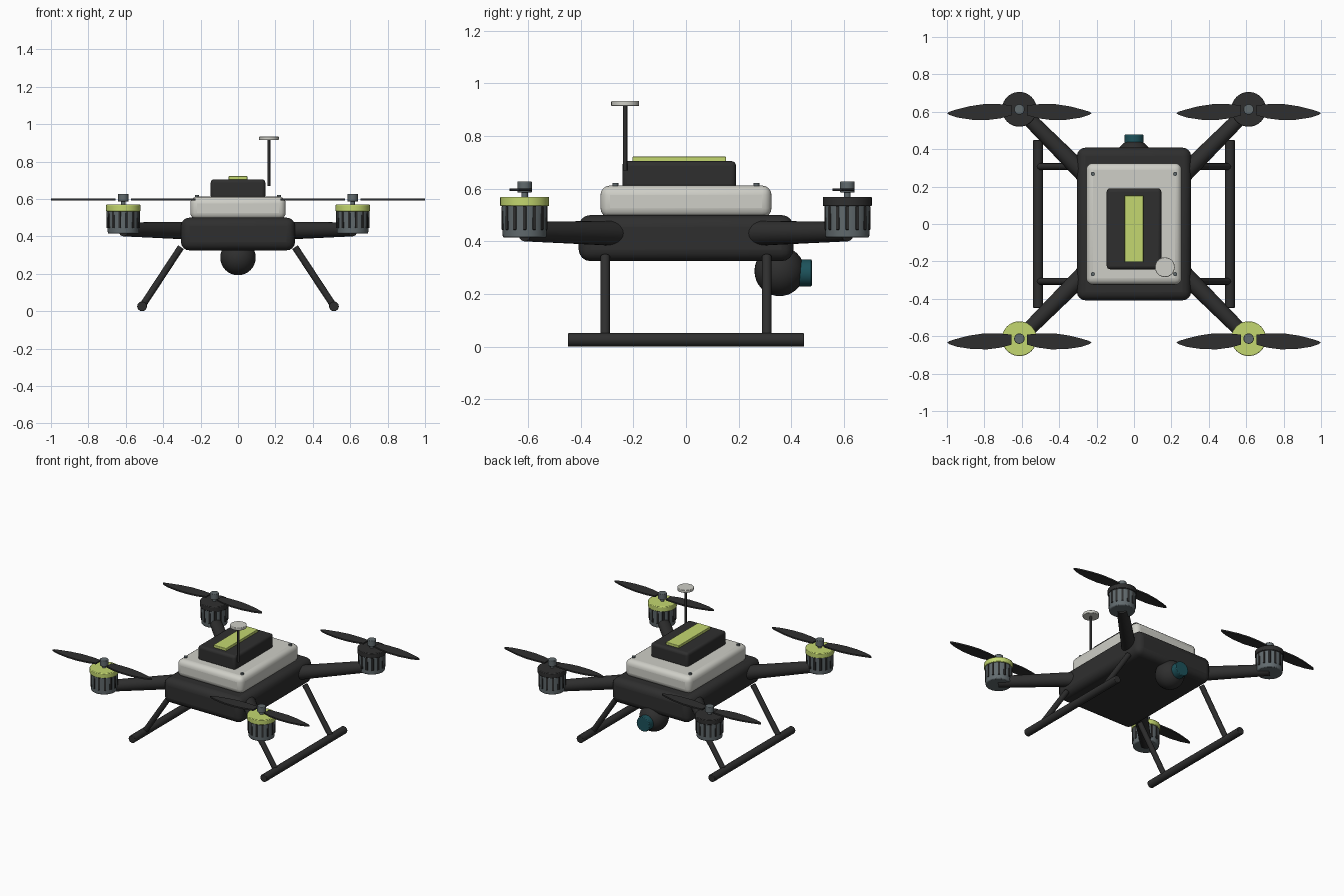
import bpy, bmesh, math
from mathutils import Vector

if "Cube" in bpy.data.objects:
    bpy.data.objects.remove(bpy.data.objects["Cube"])


def material(name, rgb):
    m = bpy.data.materials.new(name)
    m.use_nodes = True
    color = (*rgb, 1)
    m.diffuse_color = color
    m.node_tree.nodes["Principled BSDF"].inputs["Base Color"].default_value = color
    return m


BLACK = material("matte black", (0.028, 0.028, 0.028))
WHITE = material("warm white", (0.62, 0.62, 0.57))
LIME = material("lime", (0.55, 0.68, 0.16))
GREY = material("steel grey", (0.12, 0.145, 0.155))
TEAL = material("lens teal", (0.012, 0.085, 0.105))


def finish(obj, name, mat, bevel=0, segments=4):
    obj.name = name
    obj.data.materials.append(mat)
    if bevel:
        mod = obj.modifiers.new("Rounding", "BEVEL")
        mod.width, mod.segments = bevel, segments
        mod.limit_method, mod.angle_limit = "ANGLE", math.radians(40)
    bpy.ops.object.select_all(action="DESELECT")
    obj.select_set(True)
    bpy.context.view_layer.objects.active = obj
    bpy.ops.object.shade_smooth_by_angle(angle=math.radians(40))
    return obj


def box(name, mat, low, high, bevel):
    low, high = Vector(low), Vector(high)
    bpy.ops.mesh.primitive_cube_add(size=1, location=(low + high) / 2)
    obj = bpy.context.object
    obj.scale = high - low
    bpy.ops.object.transform_apply(location=False, rotation=False, scale=True)
    return finish(obj, name, mat, bevel)


def tube(name, mat, start, end, r1, r2=None, sides=24, bevel=0):
    start, end = Vector(start), Vector(end)
    axis = end - start
    bpy.ops.mesh.primitive_cone_add(vertices=sides, radius1=r1, radius2=r2 or r1,
                                    depth=axis.length, location=(start + end) / 2)
    obj = bpy.context.object
    obj.rotation_euler = axis.to_track_quat("Z", "Y").to_euler()
    return finish(obj, name, mat, bevel, 2)


def blade(name, center, side):
    # leaf outline: leading edge out to the tip, then back along the trailing edge
    outline = [(.042, .022), (.11, .028), (.19, .028), (.27, .016), (.34, -.002),
               (.375, -.013), (.386, -.021), (.375, -.029), (.33, -.044),
               (.25, -.056), (.17, -.057), (.1, -.048), (.042, -.032)]
    bm = bmesh.new()
    face = bm.faces.new([bm.verts.new((side * x, y, -.005)) for x, y in outline])
    lifted = bmesh.ops.extrude_face_region(bm, geom=[face])["geom"]
    bmesh.ops.translate(bm, vec=(0, 0, .01),
                        verts=[v for v in lifted if isinstance(v, bmesh.types.BMVert)])
    bmesh.ops.recalc_face_normals(bm, faces=bm.faces)
    mesh = bpy.data.meshes.new(name)
    bm.to_mesh(mesh)
    bm.free()
    obj = bpy.data.objects.new(name, mesh)
    bpy.context.collection.objects.link(obj)
    obj.location = center
    finish(obj, name, BLACK)


# Stacked body
box("lower_body", BLACK, (-.305, -.408, .325), (.305, .408, .5), .045)
box("upper_shell", WHITE, (-.255, -.325, .49), (.255, .325, .612), .036)
box("battery", BLACK, (-.146, -.242, .6), (.146, .19, .705), .018)
box("battery_strip", LIME, (-.05, -.204, .7), (.05, .152, .722), .004)

# Antenna
tube("antenna_mast", BLACK, (.165, -.231, .67), (.165, -.231, .92), .008, sides=12)
tube("antenna_disc", WHITE, (.165, -.231, .914), (.165, -.231, .933), .053, sides=32, bevel=.003)

# Camera at the rear
bpy.ops.mesh.primitive_uv_sphere_add(segments=32, ring_count=16, radius=.095,
                                     location=(0, .355, .287))
finish(bpy.context.object, "camera_ball", BLACK)
tube("camera_lens", TEAL, (0, .42, .28), (0, .478, .28), .051, sides=32, bevel=.004)

for sx, side in ((1, "left"), (-1, "right")):
    # Landing gear
    tube(f"skid_{side}", BLACK, (sx * .513, -.448, .026), (sx * .513, .448, .026), .026, bevel=.003)
    for sy, end in ((-1, "front"), (1, "rear")):
        tag = f"{end}_{side}"
        tube(f"strut_{tag}", BLACK, (sx * .305, sy * .307, .342), (sx * .513, sy * .307, .026), .018)
        tube(f"screw_{tag}", GREY, (sx * .22, sy * .268, .6), (sx * .22, sy * .268, .621), .011, sides=12)

        # Arm and motor
        mx, my = sx * .613, sy * .613
        tube(f"arm_{tag}", BLACK, (sx * .22, sy * .22, .43), (mx, my, .437), .049, .037)
        tube(f"motor_can_{tag}", GREY, (mx, my, .414), (mx, my, .536), .083, .088, 40, .006)
        tube(f"motor_cap_{tag}", LIME if sy < 0 else BLACK,
             (mx, my, .534), (mx, my, .569), .093, sides=40, bevel=.004)
        slots = 14
        for i in range(slots):
            a = math.tau * i / slots
            slot = box(f"motor_slot_{tag}_{i + 1}", BLACK, (-.005, -.007, -.045), (.005, .007, .045), .003)
            slot.location = (mx + .084 * math.cos(a), my + .084 * math.sin(a), .489)
            slot.rotation_euler.z = a

        # Propeller
        tube(f"shaft_{tag}", GREY, (mx, my, .56), (mx, my, .6), .012, sides=16)
        tube(f"prop_hub_{tag}", GREY, (mx, my, .586), (mx, my, .627), .028, sides=20, bevel=.003)
        for s, label in ((1, "a"), (-1, "b")):
            blade(f"prop_blade_{tag}_{label}", (mx, my, .596), s)
